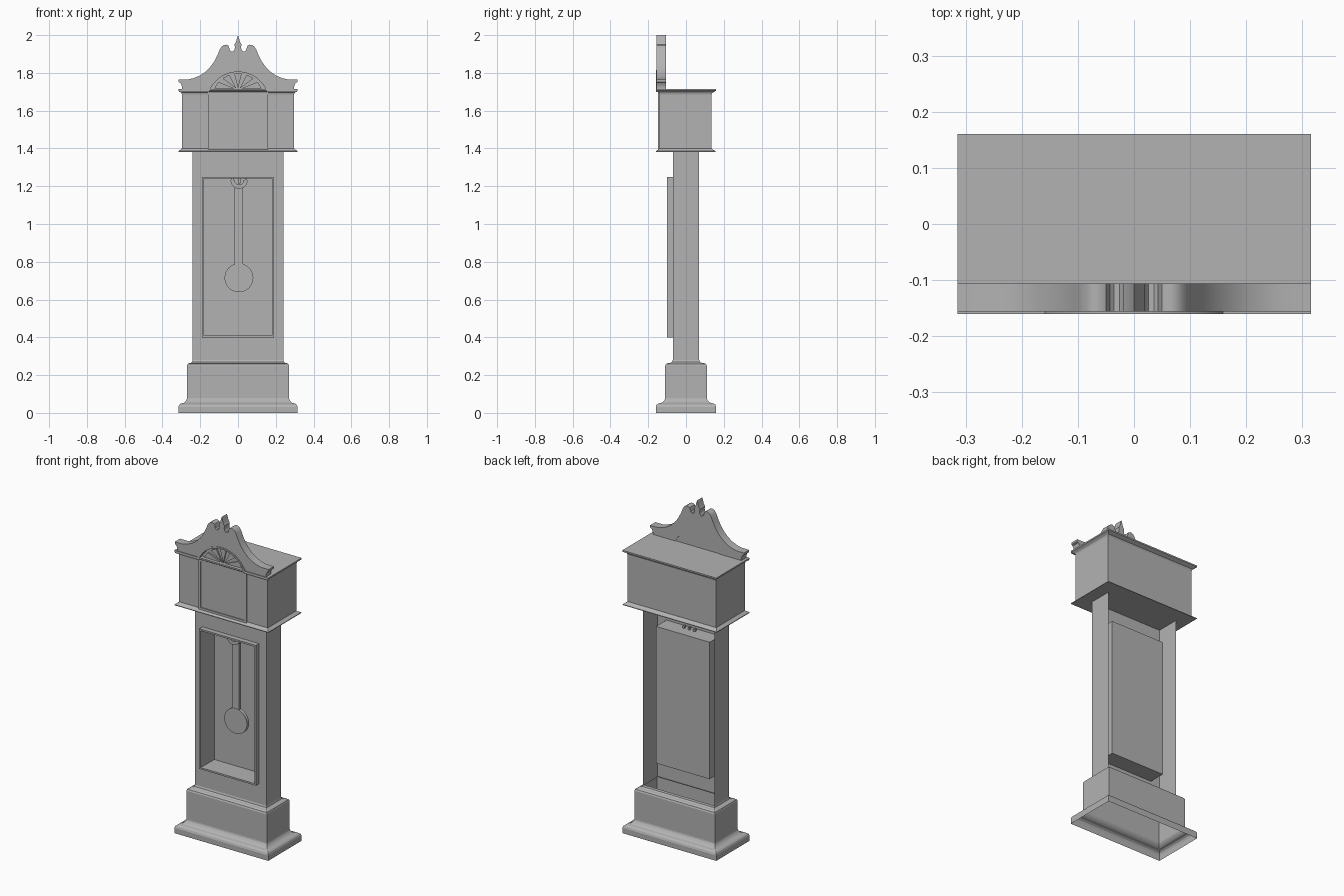
import bpy, bmesh, math

if "Cube" in bpy.data.objects:
    bpy.data.objects.remove(bpy.data.objects["Cube"])

grey = bpy.data.materials.new("grey")
grey.diffuse_color = (0.45, 0.45, 0.45, 1)
grey.use_nodes = True
grey.node_tree.nodes["Principled BSDF"].inputs["Base Color"].default_value = grey.diffuse_color


def finish(name, bm, smooth=False, recalc=True):
    if recalc:
        bmesh.ops.recalc_face_normals(bm, faces=bm.faces[:])
    me = bpy.data.meshes.new(name)
    bm.to_mesh(me)
    bm.free()
    me.materials.append(grey)
    ob = bpy.data.objects.new(name, me)
    bpy.context.collection.objects.link(ob)
    if smooth:
        bpy.ops.object.select_all(action='DESELECT')
        bpy.context.view_layer.objects.active = ob
        ob.select_set(True)
        bpy.ops.object.shade_smooth_by_angle(angle=math.radians(35))
    return ob


def prism(name, pts, y0, y1, smooth=False):
    """Extrude an (x, z) outline from y0 to y1."""
    bm = bmesh.new()
    face = bm.faces.new([bm.verts.new((x, y0, z)) for x, z in pts])
    new = bmesh.ops.extrude_face_region(bm, geom=[face], use_keep_orig=True)
    for v in new["geom"]:
        if isinstance(v, bmesh.types.BMVert):
            v.co.y = y1
    return finish(name, bm, smooth)


def stack(name, rings, caps=False):
    """Rectangular moulding through rings of (half_x, y_front, y_back, z)."""
    bm = bmesh.new()
    loops = [[bm.verts.new(c) for c in ((-h, a, z), (h, a, z), (h, b, z), (-h, b, z))]
             for h, a, b, z in rings]
    for lo, hi in zip(loops, loops[1:]):
        for i in range(4):
            j = (i + 1) % 4
            bm.faces.new((lo[i], lo[j], hi[j], hi[i]))
    if caps:
        bm.faces.new(loops[0])
        bm.faces.new(loops[-1])
    return finish(name, bm)


def frame(name, sections, cap=False):
    """Rectangular rings facing front, sections of (half_x, z0, z1, y)."""
    bm = bmesh.new()
    loops = [[bm.verts.new(c) for c in ((-h, y, a), (h, y, a), (h, y, b), (-h, y, b))]
             for h, a, b, y in sections]
    for p, q in zip(loops, loops[1:]):
        for i in range(4):
            j = (i + 1) % 4
            bm.faces.new((p[i], p[j], q[j], q[i]))
    if cap:
        bm.faces.new(loops[-1])
    return finish(name, bm)


def arc(cx, cz, r, a0, a1, n):
    return [(cx + r * math.cos(math.radians(a0 + (a1 - a0) * i / n)),
             cz + r * math.sin(math.radians(a0 + (a1 - a0) * i / n))) for i in range(n + 1)]


# Hollow plinth with foot and top mouldings
plinth = [(0.315, 0.16, 0), (0.315, 0.032, 0), (0.311, 0.043, 0), (0.302, 0.05, 0),
          (0.288, 0.053, 0), (0.279, 0.06, 0), (0.272, 0.07, 0), (0.27, 0.078, 0),
          (0.27, 0.25, 0), (0.267, 0.259, 0), (0.258, 0.264, 0), (0.25, 0.265, 0),
          (0.243, 0.27, 0), (0.24, 0.28, 0)]


def depth(h):
    return 0.07 + (h - 0.24) * 0.04 / 0.03 if h < 0.27 else 0.11 + (h - 0.27) * 0.05 / 0.045


rings = [(0.315, -0.16, 0.16, 0)] + [(h, -depth(h), depth(h), z) for h, z, _ in plinth[1:]]
stack("plinth", rings)

# Trunk: front wall and two sides, open at the back
frame("trunk_front", [(0.24, 0.28, 1.39, -0.07), (0.18, 0.41, 1.24, -0.07)])
for side, s in (("left", -1), ("right", 1)):
    bm = bmesh.new()
    bm.faces.new([bm.verts.new((s * 0.24, y, z)) for y, z in
                  ((-0.07, 0.28), (0.07, 0.28), (0.07, 1.39), (-0.07, 1.39))])
    if s < 0:
        bmesh.ops.reverse_faces(bm, faces=bm.faces[:])
    finish("trunk_side_" + side, bm, recalc=False)

# Raised door surround running back into the pendulum recess
frame("door_and_recess", [(0.19, 0.40, 1.25, -0.07), (0.19, 0.40, 1.25, -0.10),
                          (0.18, 0.41, 1.24, -0.10), (0.18, 0.41, 1.24, 0.03)], cap=True)

# Pendulum: bob, rod, and hanger
prism("pendulum_bob", arc(0.005, 0.715, 0.076, 0, 352.5, 47), -0.03, -0.01, True)
prism("pendulum_rod", [(-0.018, 0.78), (0.026, 0.78), (0.026, 1.19), (-0.018, 1.19)],
      -0.028, -0.008)
prism("pendulum_hanger", arc(0.006, 1.232, 0.045, 180, 360, 16)
      + arc(0.006, 1.232, 0.024, 360, 180, 12), -0.055, -0.008, True)
for i, x in enumerate((-0.03, 0.006, 0.042)):
    prism("hanger_pin_%d" % i, [(x - 0.006, 1.215), (x + 0.006, 1.215),
                                (x + 0.006, 1.255), (x - 0.006, 1.255)], -0.05, -0.035)

# Hood with flared lower lip and cornice
stack("hood", [(0.315, -0.16, 0.157, 1.382), (0.315, -0.16, 0.157, 1.386),
               (0.303, -0.145, 0.14, 1.395), (0.297, -0.14, 0.135, 1.40),
               (0.297, -0.14, 0.135, 1.685), (0.30, -0.143, 0.14, 1.695),
               (0.31, -0.155, 0.155, 1.703), (0.315, -0.16, 0.16, 1.706),
               (0.315, -0.16, 0.16, 1.715)], caps=True)

# Dial door on the hood
frame("dial_door", [(0.16, 1.395, 1.70, -0.14), (0.16, 1.395, 1.70, -0.148),
                    (0.147, 1.408, 1.687, -0.148), (0.147, 1.408, 1.687, -0.143)], cap=True)

# Pediment: swan-neck top with central finial, arched underside
top = [(0.315, 1.752), (0.315, 1.765), (0.265, 1.765), (0.235, 1.772), (0.205, 1.784),
       (0.175, 1.804), (0.148, 1.83), (0.125, 1.862), (0.108, 1.895), (0.096, 1.924),
       (0.086, 1.94), (0.074, 1.948), (0.062, 1.949), (0.05, 1.943), (0.046, 1.932),
       (0.043, 1.92), (0.036, 1.914), (0.026, 1.914), (0.019, 1.922), (0.016, 1.936),
       (0.019, 1.95), (0.01, 1.965), (0.005, 1.985)]
end = [(0.298, 1.708), (0.296, 1.722), (0.299, 1.736), (0.306, 1.748)]
C, R = 1.640, 0.165
a0 = math.degrees(math.asin((1.715 - C) / R))
arch = arc(0, C, R, 180 - a0, a0, 24)
right = end + top
left = [(-x, z) for x, z in reversed(right)]
outline = right + [(0, 2.0)] + left + [(-0.155, 1.708)] + arch + [(0.155, 1.708)]
prism("pediment", outline, -0.156, -0.106, True)

# Moulding that follows the arch and the cornice line
low = [(-0.312, 1.70), (-0.153, 1.70)] + arch + [(0.153, 1.70), (0.312, 1.70)]
high = [(0.312, 1.712), (0.160, 1.712)] + arc(0, C, R + 0.01, a0, 180 - a0, 24) \
    + [(-0.160, 1.712), (-0.312, 1.712)]
prism("arch_moulding", low + high, -0.16, -0.154, True)

# Panel filling the arch, with a fan of raised rays
prism("arch_panel", arc(0, C, R + 0.002, a0, 180 - a0, 24), -0.135, -0.108)
for i, a in enumerate((36, 63, 90, 117, 144)):
    r = min(0.155, 0.135 / abs(math.cos(math.radians(a))) if a != 90 else 0.155)
    prism("fan_ray_%d" % i, [(0.018 * math.cos(math.radians(a)), 1.716)]
          + [(q * 0.86, 1.716 + (z - 1.716) * 0.92)
             for q, z in arc(0, C, R, a - 8, a + 8, 3)], -0.143, -0.134)
